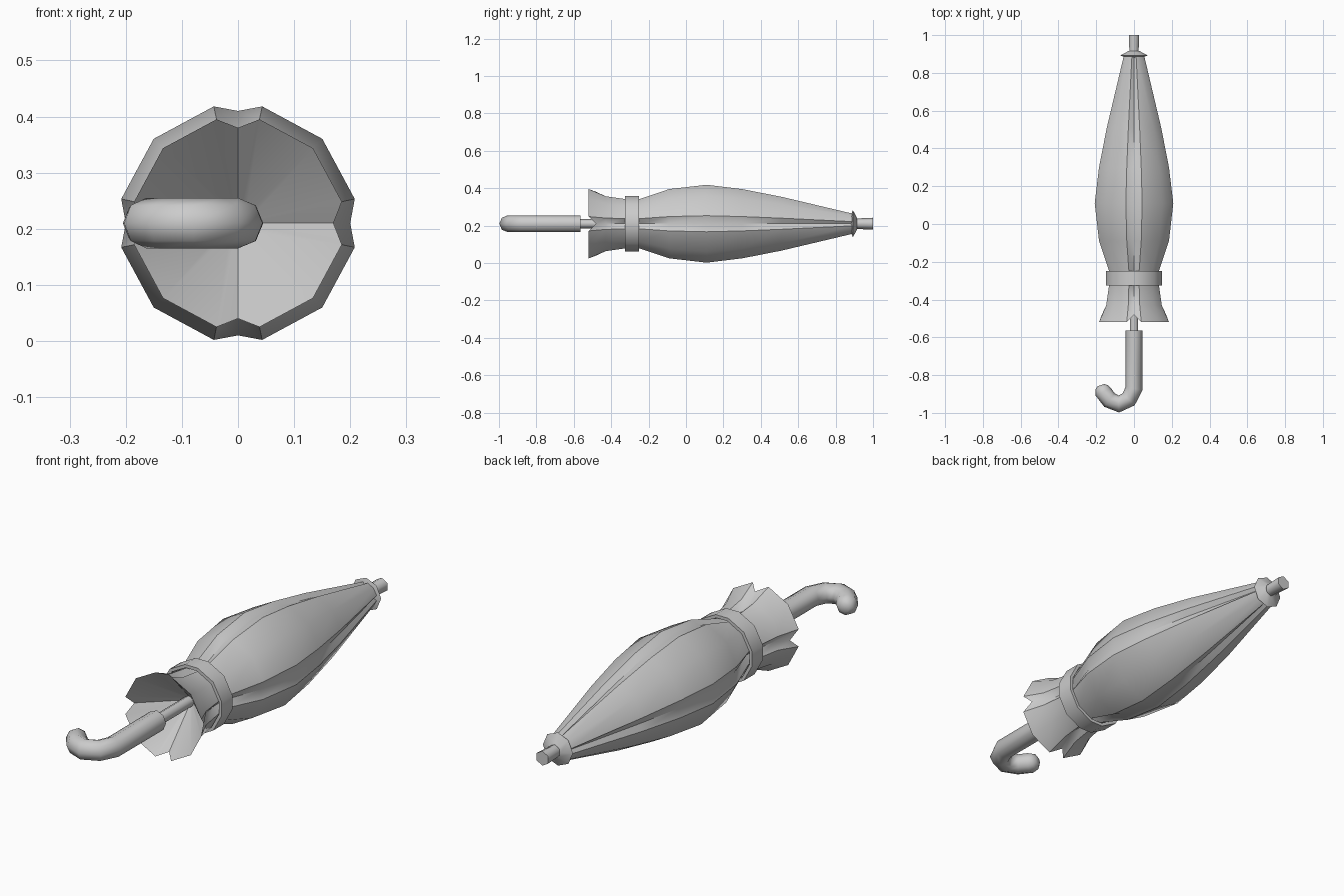
import bpy, bmesh
from math import sin, cos, pi, radians
from mathutils import Vector

if "Cube" in bpy.data.objects:
    bpy.data.objects.remove(bpy.data.objects["Cube"])

AXIS_Z = 0.21


def loft(name, rings, cap_start=True, cap_end=True, loop=False, angle=35):
    """Skin a list of equal-length point rings into one mesh object."""
    bm = bmesh.new()
    vr = [[bm.verts.new(p) for p in ring] for ring in rings]
    n = len(vr[0])
    pairs = list(zip(vr, vr[1:])) + ([(vr[-1], vr[0])] if loop else [])
    for a, b in pairs:
        for i in range(n):
            j = (i + 1) % n
            bm.faces.new((a[i], a[j], b[j], b[i]))
    if cap_start and not loop:
        bm.faces.new(vr[0][::-1])
    if cap_end and not loop:
        bm.faces.new(vr[-1])
    bmesh.ops.recalc_face_normals(bm, faces=bm.faces)
    me = bpy.data.meshes.new(name)
    bm.to_mesh(me)
    bm.free()
    ob = bpy.data.objects.new(name, me)
    bpy.context.collection.objects.link(ob)
    bpy.ops.object.select_all(action='DESELECT')
    ob.select_set(True)
    bpy.context.view_layer.objects.active = ob
    bpy.ops.object.shade_smooth_by_angle(angle=radians(angle))
    return ob


def ring(r, y, n=8, start=0.0):
    return [(r * cos(start + 2 * pi * i / n), y, AXIS_Z + r * sin(start + 2 * pi * i / n))
            for i in range(n)]


def lobed(r, groove, y, y_groove=None):
    """Four-lobed section: one groove point and three lobe points per quarter."""
    pts = []
    for q in range(4):
        for k, deg in enumerate((0, 11.7, 45, 78.3)):
            a = radians(90 * q + deg)
            rad = groove if k == 0 else r
            yy = y_groove if k == 0 and y_groove is not None else y
            pts.append((rad * cos(a), yy, AXIS_Z + rad * sin(a)))
    return pts


# Folded canopy: inner funnel, notched rim, waist, belly and tapering top
profile = [(0.150, 0.125, -0.43), (0.134, 0.108, -0.32), (0.134, 0.108, -0.25),
           (0.189, 0.170, -0.09), (0.2125, 0.200, 0.11), (0.189, 0.175, 0.30),
           (0.147, 0.130, 0.51), (0.054, 0.038, 0.895)]
sections = [lobed(0.02, 0.02, -0.34), lobed(0.1890, 0.170, -0.52, -0.48)]
sections += [lobed(r, g, y) for r, g, y in profile]
loft("folded_canopy", sections)

# Strap around the waist, bridging the grooves
def strap_ring(r, y):
    return [(r * cos(radians(90 * q + d)), y, AXIS_Z + r * sin(radians(90 * q + d)))
            for q in range(4) for d in (11.7, 45, 78.3)]

loft("closing_strap", [strap_ring(0.151, -0.325), strap_ring(0.151, -0.25),
                       strap_ring(0.137, -0.25), strap_ring(0.137, -0.325)], loop=True)

# Shaft and tip
loft("shaft", [ring(0.025, -0.60, 6, pi / 6), ring(0.025, 0.92, 6, pi / 6)], angle=65)
loft("tip_ferrule", [ring(0.027, 0.89, 6, pi / 6), ring(0.032, 1.0, 6, pi / 6)], angle=65)

# Collar where the canopy meets the tip
loft("top_collar", [ring(0.045, 0.882), ring(0.073, 0.892), ring(0.030, 0.915)], angle=30)

# Hooked handle: octagonal tube swept along a J path (x, y, radius)
path = [(0, -0.565, 0.045), (0, -0.87, 0.045), (-0.028, -0.928, 0.045),
        (-0.080, -0.953, 0.045), (-0.130, -0.932, 0.045), (-0.163, -0.888, 0.045),
        (-0.171, -0.865, 0.036), (-0.175, -0.853, 0.018)]
centres = [Vector((x, y, AXIS_Z)) for x, y, _ in path]
rings = []
for i, (c, (_, _, r)) in enumerate(zip(centres, path)):
    t = Vector((0, 0, 0))
    if i > 0:
        t += (c - centres[i - 1]).normalized()
    if i < len(path) - 1:
        t += (centres[i + 1] - c).normalized()
    side = t.normalized().cross(Vector((0, 0, 1)))
    rings.append([c + side * r * cos(k * pi / 4) + Vector((0, 0, r * sin(k * pi / 4)))
                  for k in range(8)])
loft("hook_handle", rings, angle=60)
